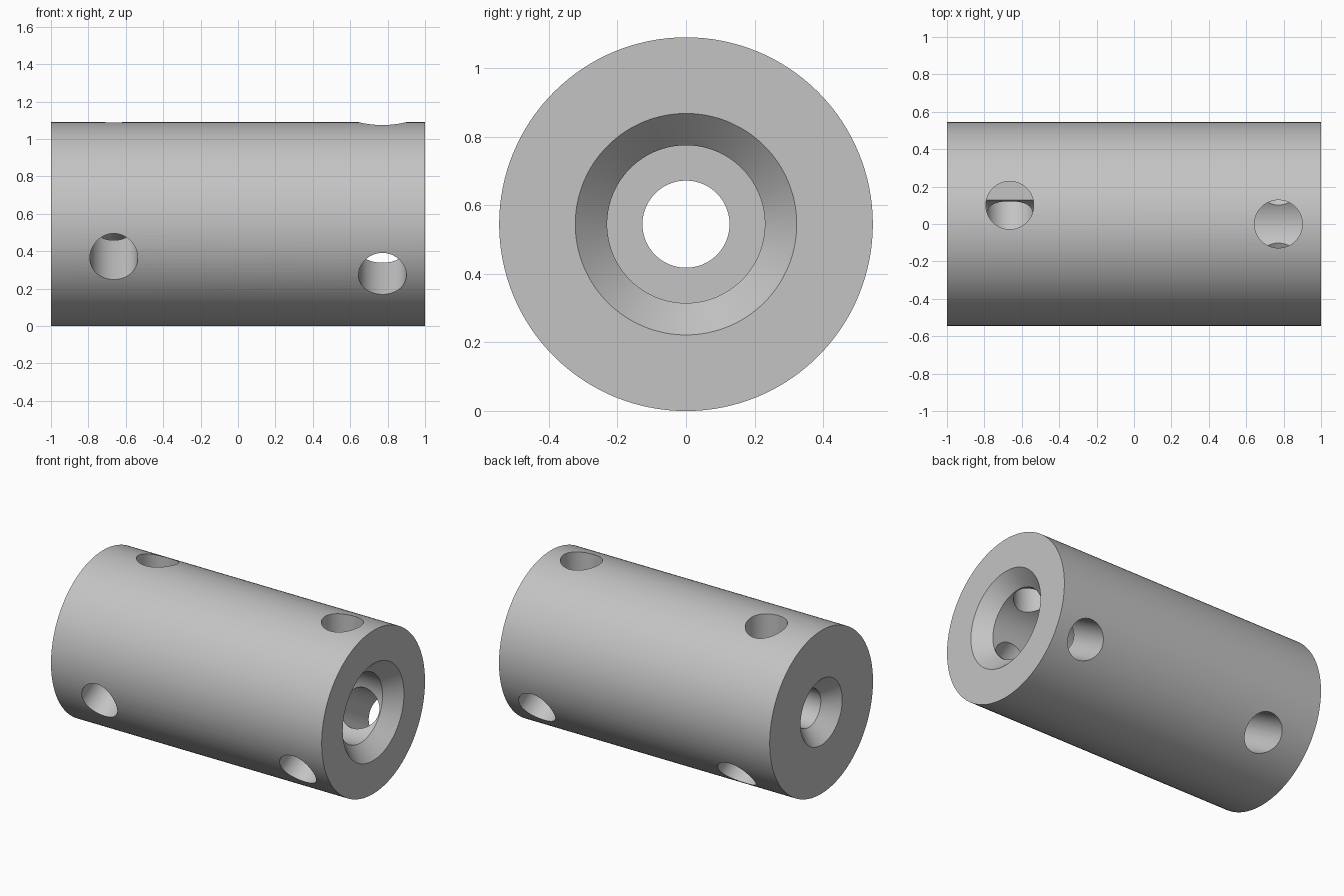
import bpy, bmesh, math
from mathutils import Matrix, Vector

cube = bpy.data.objects.get("Cube")
if cube:
    bpy.data.objects.remove(cube, do_unlink=True)

RADIUS = 0.545
CENTRE = Vector((0, 0, RADIUS))
HOLE_RADIUS = 0.128

steel = bpy.data.materials.new("light_grey")
steel.use_nodes = True
grey = (0.55, 0.55, 0.55, 1)
steel.diffuse_color = grey
steel.node_tree.nodes["Principled BSDF"].inputs["Base Color"].default_value = grey


def new_object(name, bm):
    bmesh.ops.recalc_face_normals(bm, faces=bm.faces)
    mesh = bpy.data.meshes.new(name)
    bm.to_mesh(mesh)
    bm.free()
    mesh.materials.append(steel)
    obj = bpy.data.objects.new(name, mesh)
    bpy.context.collection.objects.link(obj)
    return obj


def lathe(name, profile, steps=128):
    """Turn a closed (x, radius) profile around the x axis."""
    bm = bmesh.new()
    verts = [bm.verts.new((x, 0, r)) for x, r in profile]
    edges = [bm.edges.new((a, b)) for a, b in zip(verts, verts[1:] + verts[:1])]
    bmesh.ops.spin(bm, geom=verts + edges, cent=(0, 0, 0), axis=(1, 0, 0),
                   angle=math.tau, steps=steps)
    bmesh.ops.remove_doubles(bm, verts=bm.verts, dist=0.0001)
    bmesh.ops.translate(bm, verts=bm.verts, vec=CENTRE)
    return new_object(name, bm)


def drill(name, x, offset):
    """Three flat-ended drills, a third of a turn apart, stopping level with the axis."""
    bm = bmesh.new()
    length = 0.8
    for i in range(3):
        place = (Matrix.Translation(CENTRE)
                 @ Matrix.Rotation(i * math.tau / 3, 4, 'X')
                 @ Matrix.Translation((x, offset, length / 2)))
        bmesh.ops.create_cone(bm, cap_ends=True, segments=64, radius1=HOLE_RADIUS,
                              radius2=HOLE_RADIUS, depth=length, matrix=place)
    obj = new_object(name, bm)
    obj.hide_render = True
    return obj


# Sleeve with a stepped bore and a countersink at each end
sleeve = lathe("coupling_sleeve", [
    (-1, RADIUS), (1, RADIUS),
    (1, 0.323), (0.907, 0.23),
    (0, 0.23), (0, 0.127),
    (-0.907, 0.127), (-1, 0.22),
])

# Screw holes: radial at the wide end, set off the axis at the narrow end
for name, x, offset in (("wide_end_drill", 0.772, 0),
                        ("narrow_end_drill", -0.664, 0.1)):
    cutter = drill(name, x, offset)
    cut = sleeve.modifiers.new(name, 'BOOLEAN')
    cut.operation = 'DIFFERENCE'
    cut.solver = 'EXACT'
    cut.use_self = True
    cut.object = cutter
    bpy.context.view_layer.objects.active = sleeve
    bpy.ops.object.modifier_apply(modifier=name)
    bpy.data.objects.remove(cutter, do_unlink=True)

# Smooth round walls, crisp rims
bpy.ops.object.select_all(action='DESELECT')
sleeve.select_set(True)
bpy.context.view_layer.objects.active = sleeve
bpy.ops.object.shade_smooth_by_angle(angle=math.radians(25))
